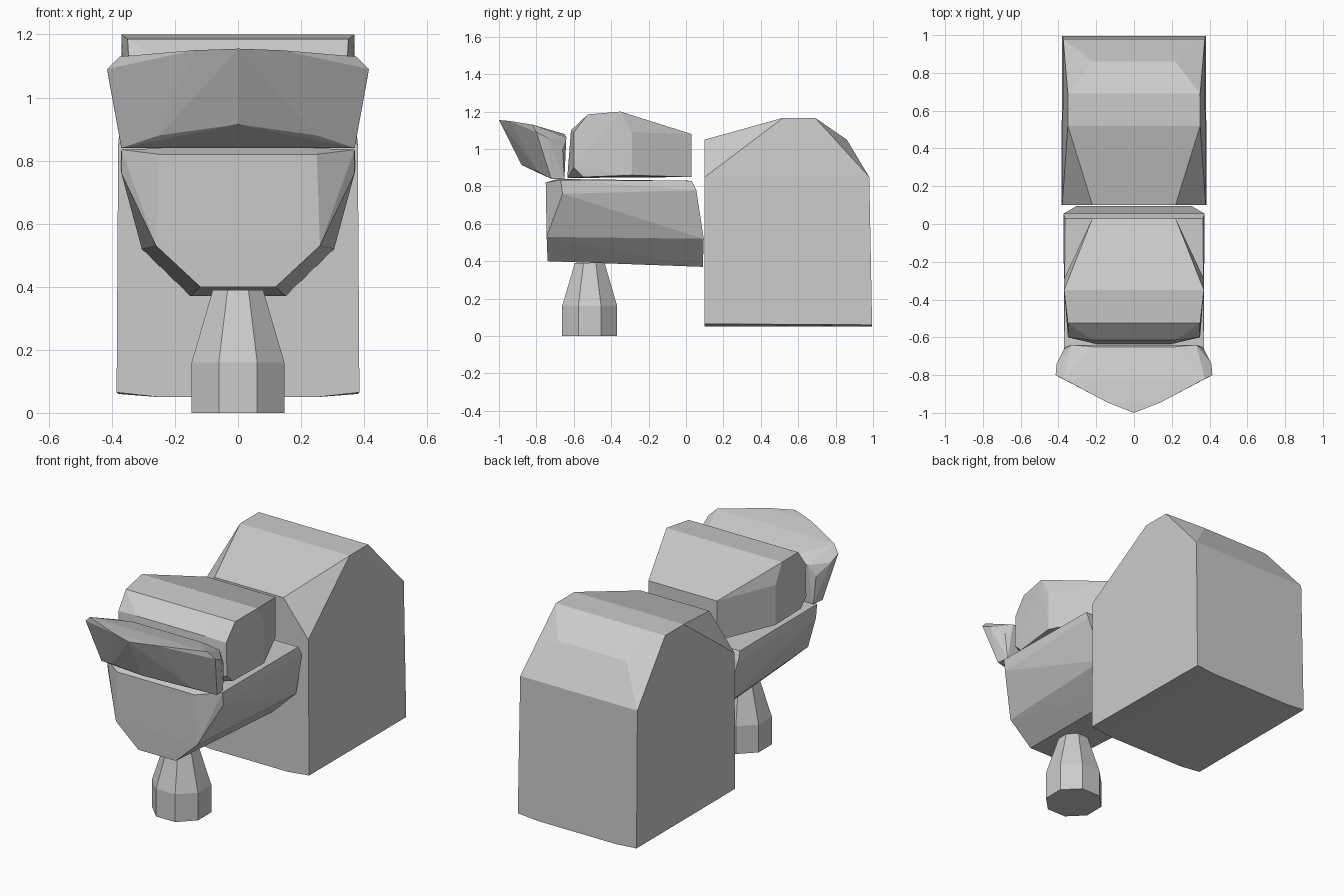
import bpy, bmesh, math

if "Cube" in bpy.data.objects:
    bpy.data.objects.remove(bpy.data.objects["Cube"])


def hull(name, points, mirror=True):
    """Faceted convex part; points are given for the right half and mirrored in x."""
    bm = bmesh.new()
    for x, y, z in points:
        bm.verts.new((x, y, z))
        if mirror and x > 0:
            bm.verts.new((-x, y, z))
    res = bmesh.ops.convex_hull(bm, input=bm.verts[:])
    loose = {g for g in res["geom_interior"] + res["geom_unused"]
             if isinstance(g, bmesh.types.BMVert)}
    bmesh.ops.delete(bm, geom=list(loose), context='VERTS')
    bmesh.ops.dissolve_limit(bm, angle_limit=math.radians(1.0),
                             verts=bm.verts[:], edges=bm.edges[:])
    bmesh.ops.recalc_face_normals(bm, faces=bm.faces[:])
    mesh = bpy.data.meshes.new(name)
    bm.to_mesh(mesh)
    bm.free()
    obj = bpy.data.objects.new(name, mesh)
    bpy.context.collection.objects.link(obj)
    return obj


def ring(radius, y, z, sides=8):
    """Ring of points with a flat side to the front."""
    r = radius / math.cos(math.pi / sides)
    return [(r * math.cos((i + .5) * math.tau / sides),
             y + r * math.sin((i + .5) * math.tau / sides), z) for i in range(sides)]


# Large rear body with sloped top and clipped front corners
hull("rear_body", [
    (.25, .10, .05), (.385, .10, .065), (.25, .995, .05), (.38, .995, .06),
    (.38, .10, .85), (.22, .10, 1.05),
    (.35, .52, 1.167), (.35, .69, 1.167),
    (.22, .86, 1.05), (.375, .98, .85)])

# Trough-shaped front body
hull("front_body", [
    (.12, -.74, .40), (.26, -.745, .53), (.25, -.75, .82),
    (.37, -.66, .76), (.37, -.67, .835), (.22, -.69, .84),
    (.15, .09, .37), (.305, .095, .52), (.30, .09, .55),
    (.373, .055, .78), (.365, .03, .83)])

# Upper block with chamfered back corners
hull("upper_block", [
    (.22, .03, .85), (.22, .03, 1.08),
    (.37, -.29, .86), (.37, -.29, 1.09), (.37, -.35, 1.2),
    (.35, -.525, 1.185), (.345, -.60, 1.09), (.35, -.60, .90),
    (.20, -.635, .845), (.22, -.615, 1.10), (.35, -.55, .85)])

# Pointed front wedge that leans forward
hull("front_wedge", [
    (0, -1.0, 1.155), (.14, -.945, 1.15), (0, -.88, .915),
    (.25, -.79, .88), (.37, -.72, .84), (.36, -.65, .84),
    (.375, -.82, 1.13), (.415, -.80, 1.09), (.41, -.74, 1.06),
    (.38, -.74, .93), (.22, -.65, 1.08), (.33, -.64, 1.06), (.37, -.66, 1.0)])

# Tapered eight-sided foot
hull("foot", ring(.147, -.515, 0) + ring(.147, -.515, .16) + ring(.08, -.515, .39), mirror=False)
